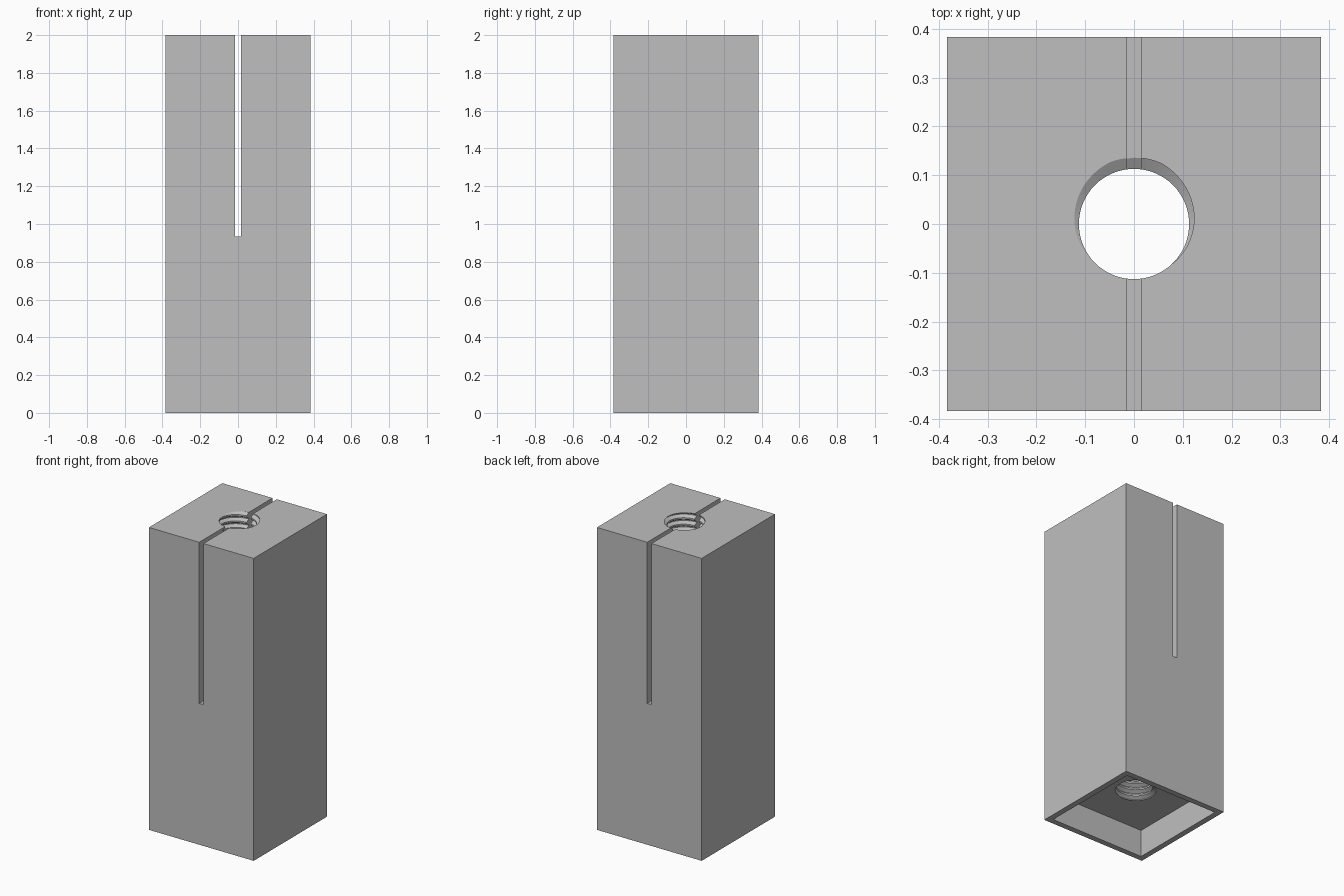
import bpy
import bmesh
from math import cos, sin, pi, radians

old = bpy.data.objects.get("Cube")
if old:
    bpy.data.objects.remove(old, do_unlink=True)

SIDE, HEIGHT = 0.766, 2.0
POCKET, POCKET_DEPTH = 0.69, 0.18
SLOT_WIDTH, SLOT_FLOOR = 0.031, 0.935
MINOR, MAJOR, PITCH = 0.113, 0.136, 0.0425
SEGMENTS = 64

grey = bpy.data.materials.new("plain grey")
grey.use_nodes = True
colour = (0.52, 0.52, 0.52, 1)
grey.diffuse_color = colour
grey.node_tree.nodes["Principled BSDF"].inputs["Base Color"].default_value = colour


def make_object(name, bm):
    bmesh.ops.recalc_face_normals(bm, faces=bm.faces[:])
    mesh = bpy.data.meshes.new(name)
    bm.to_mesh(mesh)
    bm.free()
    mesh.materials.append(grey)
    obj = bpy.data.objects.new(name, mesh)
    bpy.context.collection.objects.link(obj)
    return obj


def box(name, width, depth, bottom, top):
    bm = bmesh.new()
    bmesh.ops.create_cube(bm, size=1)
    bmesh.ops.scale(bm, vec=(width, depth, top - bottom), verts=bm.verts)
    bmesh.ops.translate(bm, vec=(0, 0, (top + bottom) / 2), verts=bm.verts)
    return make_object(name, bm)


def threaded_rod(name, bottom, top):
    """Solid rod with a right-handed V thread, flat at crest and root."""
    bm = bmesh.new()
    # one pitch of the profile: fraction of the pitch and radius
    profile = [(-1 / 16, MAJOR), (1 / 16, MAJOR), (3 / 8, MINOR), (5 / 8, MINOR)]
    per = len(profile)
    turns = int((top - bottom) / PITCH) + 4
    # phase puts the thread root at the back of the top face
    start = HEIGHT - PITCH * (turns - 2) - PITCH * 88 / 360
    rows = [(start + PITCH * (t + f), r) for t in range(turns) for f, r in profile]
    grid = []
    for i in range(SEGMENTS):
        a = 2 * pi * i / SEGMENTS
        grid.append([bm.verts.new((r * cos(a), r * sin(a), z + PITCH * i / SEGMENTS))
                     for z, r in rows])
    # the last column is the first one, shifted up by one pitch
    grid.append(grid[0][per:])
    count = len(rows) - per
    for left, right in zip(grid, grid[1:]):
        for j in range(count - 1):
            bm.faces.new((left[j], right[j], right[j + 1], left[j + 1]))
    # close both ends with a fan around the helix edge and its step
    for j in (0, count - 1):
        rim = [column[j] for column in grid] + [grid[0][j + k] for k in range(per - 1, 0, -1)]
        z = sum(v.co.z for v in rim) / len(rim)
        hub = bm.verts.new((0, 0, z))
        for a, b in zip(rim, rim[1:] + rim[:1]):
            bm.faces.new((a, b, hub))
    return make_object(name, bm)


def cut(target, cutter):
    cutter.hide_render = True
    mod = target.modifiers.new("cut", "BOOLEAN")
    mod.operation = "DIFFERENCE"
    mod.solver = "EXACT"
    mod.object = cutter
    bpy.context.view_layer.objects.active = target
    bpy.ops.object.modifier_apply(modifier=mod.name)
    bpy.data.objects.remove(cutter, do_unlink=True)


# Square block
block = box("threaded_block", SIDE, SIDE, 0, HEIGHT)

# Square pocket in the underside
cut(block, box("pocket_cutter", POCKET, POCKET, -0.1, POCKET_DEPTH))

# Threaded hole from the top into the pocket
cut(block, threaded_rod("thread_cutter", POCKET_DEPTH, HEIGHT))

# Narrow slot splitting the upper half, front to back
cut(block, box("slot_cutter", SLOT_WIDTH, 1, SLOT_FLOOR, HEIGHT + 0.2))
